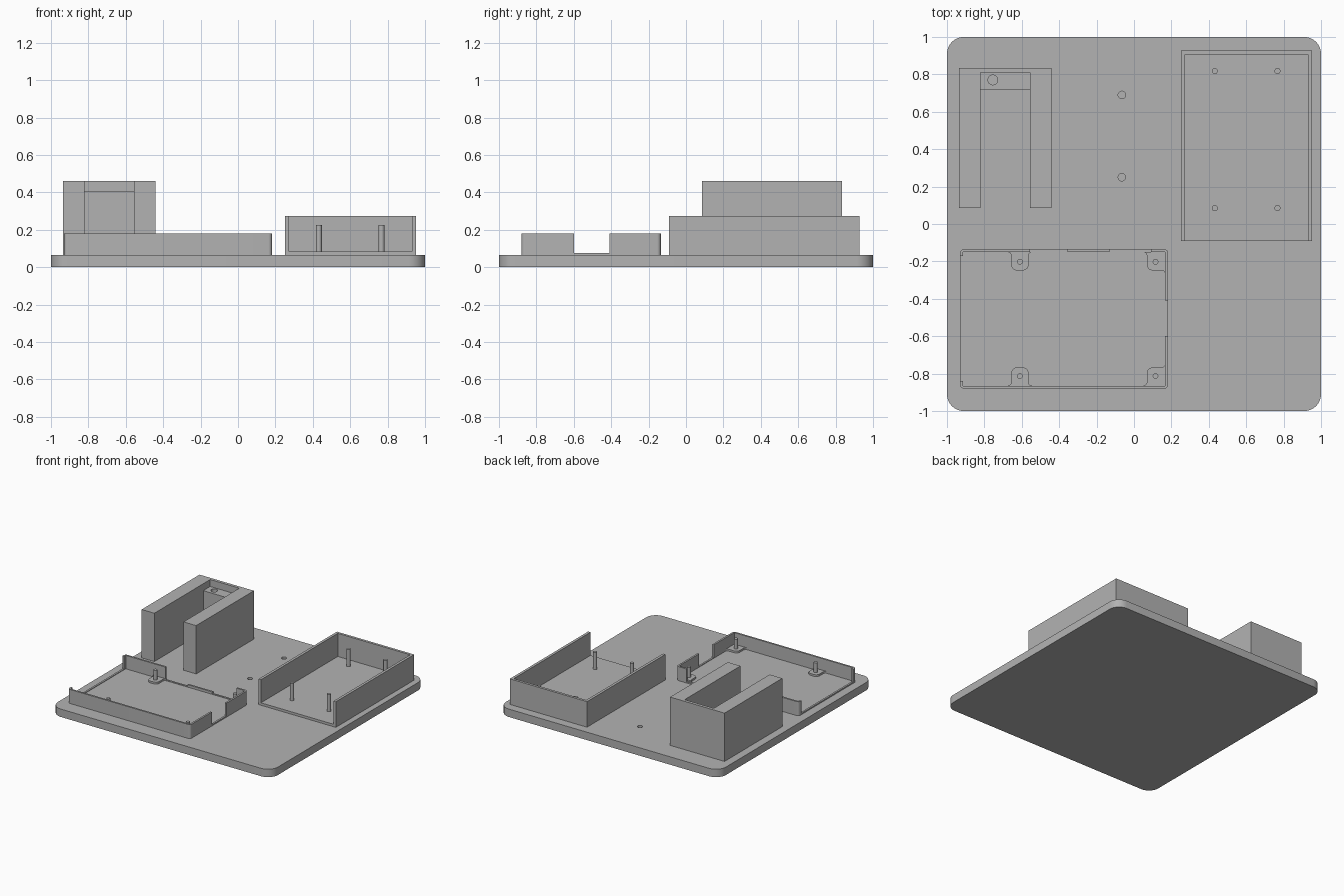
import bpy, bmesh, math
from mathutils import Vector

if "Cube" in bpy.data.objects:
    bpy.data.objects.remove(bpy.data.objects["Cube"], do_unlink=True)

grey = bpy.data.materials.new("plain_grey")
grey.use_nodes = True
GREY = (0.45, 0.45, 0.45, 1)
grey.diffuse_color = GREY
grey.node_tree.nodes["Principled BSDF"].inputs["Base Color"].default_value = GREY

TOP = 0.065           # upper face of the base plate
SINK = TOP - 0.005    # parts are seated slightly into the plate


def outline(corners, steps=8):
    """Round each right-angled corner (x, y, radius)."""
    pts = []
    for i, (x, y, r) in enumerate(corners):
        p = Vector((x, y))
        if not r:
            pts.append(p)
            continue
        u = (Vector(corners[i - 1][:2]) - p).normalized()
        v = (Vector(corners[(i + 1) % len(corners)][:2]) - p).normalized()
        c = p + (u + v) * r
        for k in range(steps + 1):
            t = math.pi / 2 * k / steps
            pts.append(c - v * r * math.cos(t) - u * r * math.sin(t))
    return pts


def prism(name, pts, z0, z1):
    bm = bmesh.new()
    face = bm.faces.new([bm.verts.new((p[0], p[1], z0)) for p in pts])
    up = bmesh.ops.extrude_face_region(bm, geom=[face])["geom"]
    verts = [g for g in up if isinstance(g, bmesh.types.BMVert)]
    bmesh.ops.translate(bm, verts=verts, vec=(0, 0, z1 - z0))
    bmesh.ops.recalc_face_normals(bm, faces=bm.faces)
    mesh = bpy.data.meshes.new(name)
    bm.to_mesh(mesh)
    bm.free()
    mesh.materials.append(grey)
    ob = bpy.data.objects.new(name, mesh)
    bpy.context.collection.objects.link(ob)
    return ob


def slab(name, x0, x1, y0, y1, z0, z1, r=0):
    return prism(name, outline([(x0, y0, r), (x1, y0, r), (x1, y1, r), (x0, y1, r)]), z0, z1)


def rod(name, x, y, r, z0, z1, n=32):
    ring = [(x + r * math.cos(math.tau * i / n), y + r * math.sin(math.tau * i / n))
            for i in range(n)]
    return prism(name, ring, z0, z1)


def cut(ob, cutter):
    """Subtract the cutter, then discard it."""
    mod = ob.modifiers.new("cut", 'BOOLEAN')
    mod.operation, mod.solver, mod.object = 'DIFFERENCE', 'EXACT', cutter
    bpy.context.view_layer.update()
    ev = ob.evaluated_get(bpy.context.evaluated_depsgraph_get())
    mesh = bpy.data.meshes.new_from_object(ev)
    ob.modifiers.clear()
    ob.data = mesh
    bpy.data.objects.remove(cutter, do_unlink=True)


# Base plate with two blind screw holes
plate = slab("base_plate", -1, 1, -1, 1, 0, TOP, 0.09)
for y in (0.25, 0.69):
    cut(plate, rod("hole_cutter", -0.065, y, 0.02, 0.02, 0.1))

# Slotted holder block with a rear shelf and a hole in the shelf
prism("holder_block", [(-0.935, 0.085), (-0.82, 0.085), (-0.82, 0.81), (-0.555, 0.81),
                       (-0.555, 0.085), (-0.44, 0.085), (-0.44, 0.835), (-0.935, 0.835)],
      SINK, 0.462)
shelf = slab("holder_shelf", -0.82, -0.555, 0.72, 0.81, SINK, 0.405)
cut(shelf, rod("hole_cutter", -0.755, 0.77, 0.026, 0.25, 0.5))

# Open-fronted case with four posts
slab("case_floor", 0.25, 0.952, -0.09, 0.928, SINK, 0.085)
prism("case_walls", [(0.25, -0.09), (0.272, -0.09), (0.272, 0.907), (0.93, 0.907),
                     (0.93, -0.09), (0.952, -0.09), (0.952, 0.928), (0.25, 0.928)],
      0.08, 0.275)
for x in (0.432, 0.767):
    for y in (0.085, 0.818):
        rod("case_post", x, y, 0.016, 0.08, 0.225)

# Circuit tray: shallow floor with a low rim
X0, X1, Y0, Y1, T, R = -0.93, 0.182, -0.88, -0.135, 0.015, 0.02
floor = slab("tray_floor", X0, X1, Y0, Y1, SINK, 0.075, R)
cut(floor, slab("floor_cutter", X0 + T, X1 - T, Y0 + T, Y1 - T, 0.07, 0.1))

# Tray walls, with openings on three sides
TALL = 0.18
prism("tray_front_wall", outline([
    (X0, -0.84, 0), (X0, Y0, R), (X1, Y0, R), (X1, -0.6, 0), (X1 - T, -0.6, 0),
    (X1 - T, Y0 + T, 0), (X0 + T, Y0 + T, 0), (X0 + T, -0.84, 0)]), 0.07, TALL)
prism("tray_back_wall", outline([
    (X0, -0.17, 0), (X0, Y1, R), (-0.555, Y1, 0), (-0.555, Y1 - T, 0),
    (X0 + T, Y1 - T, 0), (X0 + T, -0.17, 0)]), 0.07, TALL)
prism("tray_corner_wall", outline([
    (0.09, Y1, 0), (X1, Y1, R), (X1, -0.41, 0), (X1 - T, -0.41, 0),
    (X1 - T, Y1 - T, 0), (0.09, Y1 - T, 0)]), 0.07, TALL)
slab("tray_back_sill", -0.355, -0.13, Y1 - T, Y1, 0.07, 0.09)

# Mounting pads with flared roots, and their pins
D, W, F, PR = 0.098, 0.046, 0.02, 0.03
for wall, s in ((Y1 - T, -1), (Y0 + T, 1)):
    d = wall + s * D
    a, b = -0.61 - W, -0.61 + W
    prism("tray_side_pad", outline([
        (a - F, wall, 0), (a, wall, F), (a, d, PR), (b, d, PR),
        (b, wall, F), (b + F, wall, 0)]), SINK, 0.085)
    a, b = 0.115 - W, X1 - T
    prism("tray_corner_pad", outline([
        (a - F, wall, 0), (a, wall, F), (a, d, PR), (b, d, F),
        (b, d + s * F, 0), (b, wall, 0)]), SINK, 0.085)
    for x in (-0.61, 0.115):
        rod("tray_pin", x, wall + s * 0.052, 0.015, 0.08, 0.165)

# Smooth the round sides, keep edges crisp
bpy.ops.object.select_all(action='DESELECT')
for ob in bpy.context.collection.objects:
    if ob.type == 'MESH' and grey.name in ob.data.materials:
        ob.select_set(True)
        bpy.context.view_layer.objects.active = ob
bpy.ops.object.shade_smooth_by_angle(angle=math.radians(30))
